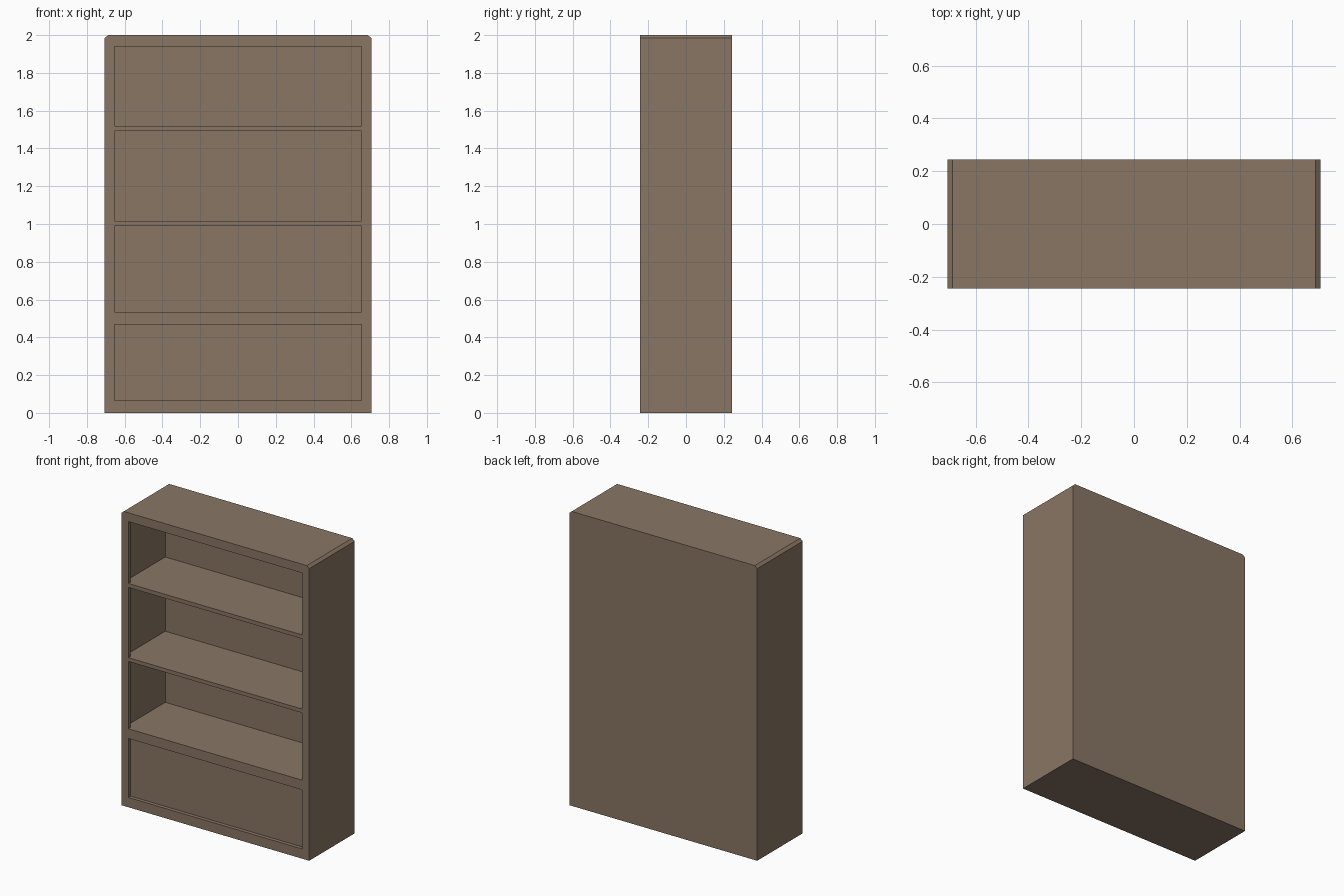
import bpy, bmesh
from mathutils import Matrix

if "Cube" in bpy.data.objects:
    bpy.data.objects.remove(bpy.data.objects["Cube"])

W, D, H = 0.706, 0.244, 2.0        # half width, half depth, height
CX, CZ = 0.018, 0.016              # top corner chamfer
INNER = 0.688                      # inner side wall
FRAME_BACK = -D + 0.025            # rear of the face frame
BACK_FRONT = 0.202                 # front of the back panel

wood = bpy.data.materials.new("brown wood")
wood.diffuse_color = (0.25, 0.18, 0.13, 1)
wood.use_nodes = True
wood.node_tree.nodes["Principled BSDF"].inputs["Base Color"].default_value = wood.diffuse_color

OUTLINE = [(-W, 0), (W, 0), (W, H - CZ), (W - CX, H), (-W + CX, H), (-W, H - CZ)]


def rect(hw, z0, z1):
    return [(-hw, z0), (hw, z0), (hw, z1), (-hw, z1)]


def plate(name, loops, y0, y1):
    """Extrude an outline (first loop) with holes (other loops) from y0 to y1."""
    cu = bpy.data.curves.new(name + "_profile", 'CURVE')
    cu.dimensions = '2D'
    cu.fill_mode = 'BOTH'
    cu.extrude = (y1 - y0) / 2
    for pts in loops:
        sp = cu.splines.new('POLY')
        sp.points.add(len(pts) - 1)
        for p, (x, z) in zip(sp.points, pts):
            p.co = (x, z, 0, 1)
        sp.use_cyclic_u = True
    tmp = bpy.data.objects.new(name + "_profile", cu)
    bpy.context.collection.objects.link(tmp)
    dg = bpy.context.evaluated_depsgraph_get()
    me = bpy.data.meshes.new_from_object(tmp.evaluated_get(dg))
    bpy.data.objects.remove(tmp)

    # weld caps to walls, stand the plate upright
    bm = bmesh.new()
    bm.from_mesh(me)
    bmesh.ops.remove_doubles(bm, verts=bm.verts, dist=1e-5)
    bmesh.ops.transform(bm, verts=bm.verts,
                        matrix=Matrix.Translation((0, (y0 + y1) / 2, 0)) @ Matrix.Rotation(1.5707963, 4, 'X'))
    bmesh.ops.recalc_face_normals(bm, faces=bm.faces)
    for f in bm.faces:
        f.smooth = False
        f.material_index = 0
    bm.to_mesh(me)
    bm.free()
    me.materials.clear()
    me.materials.append(wood)
    ob = bpy.data.objects.new(name, me)
    bpy.context.collection.objects.link(ob)
    return ob


# face frame with four openings
openings = [(0.066, 0.467), (0.533, 0.99), (1.016, 1.493), (1.52, 1.94)]
plate("face_frame", [OUTLINE] + [rect(0.653, a, b) for a, b in openings], -D, FRAME_BACK)

# sides, top and bottom
plate("carcass", [OUTLINE, rect(INNER, 0.03, 1.975)], FRAME_BACK, BACK_FRONT)

# closed back
plate("back_panel", [OUTLINE], BACK_FRONT, D)

# shelves, flush with the rails
for i, top in enumerate((0.533, 1.016, 1.52)):
    plate(f"shelf_{i + 1}", [rect(INNER, top - 0.027, top)], FRAME_BACK, BACK_FRONT)

# fixed panel closing the lowest bay
plate("lower_panel", [rect(INNER, 0.03, 0.506)], FRAME_BACK, FRAME_BACK + 0.02)
